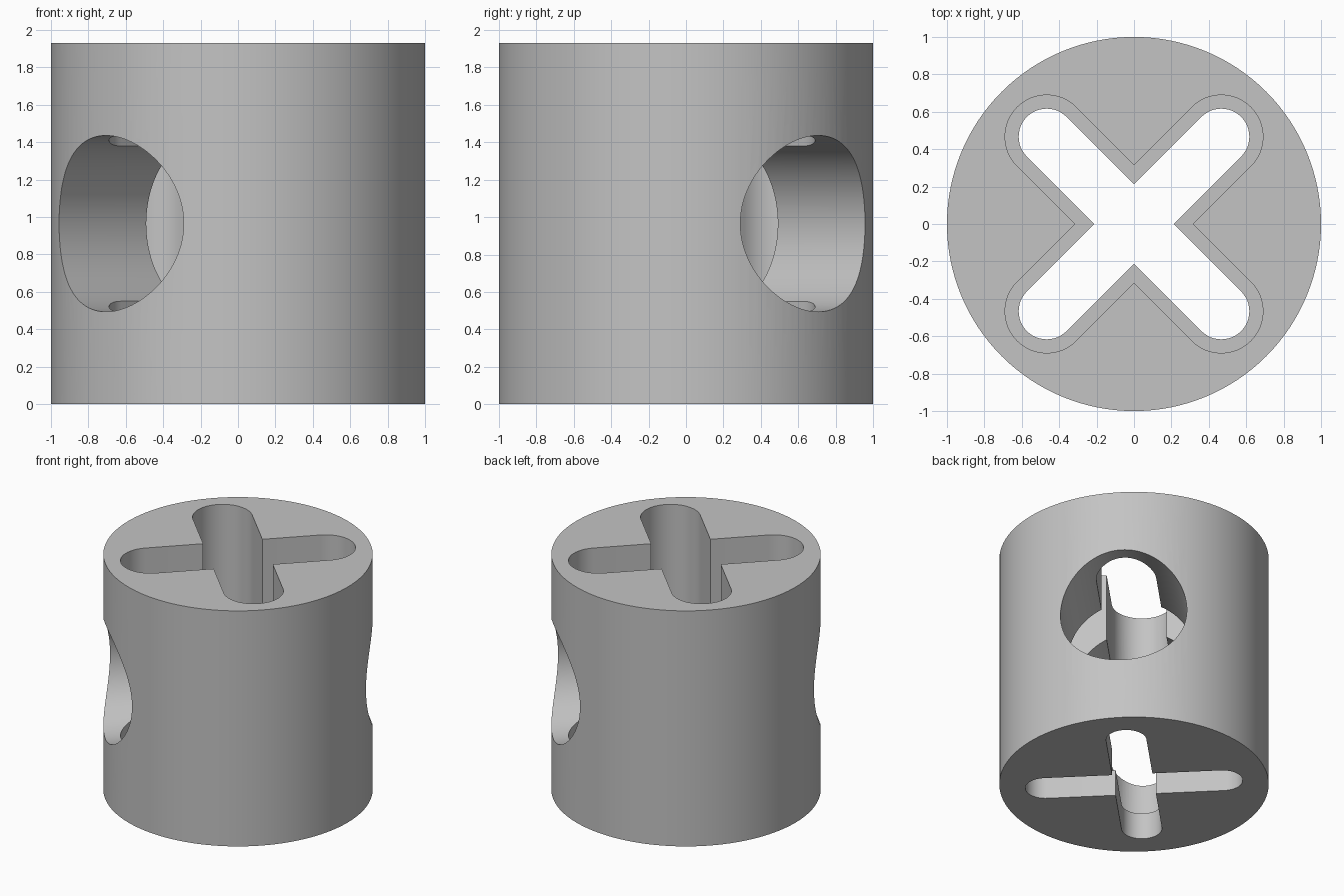
import bpy
import bmesh
from math import cos, sin, pi, sqrt, radians

HEIGHT = 1.93
ARM_REACH = 0.66      # distance from the axis to each slot end centre
STEP = 0.215          # height where the slot narrows

default = bpy.data.objects.get("Cube")
if default:
    bpy.data.objects.remove(default, do_unlink=True)

grey = bpy.data.materials.new("plain_grey")
grey.use_nodes = True
colour = (0.55, 0.55, 0.55, 1)
grey.diffuse_color = colour
grey.node_tree.nodes["Principled BSDF"].inputs["Base Color"].default_value = colour


def cylinder(name, radius, depth, z, rotation=(0, 0, 0)):
    bpy.ops.mesh.primitive_cylinder_add(vertices=128, radius=radius, depth=depth,
                                        location=(0, 0, z), rotation=rotation)
    ob = bpy.context.object
    ob.name = name
    ob.data.materials.append(grey)
    return ob


def cross_prism(name, half_width, bottom, top, steps=24):
    """Diagonal cross with round arm ends, extruded upwards."""
    outline = []
    for k in range(4):
        a = pi / 4 + k * pi / 2
        for i in range(steps + 1):
            t = a - pi / 2 + pi * i / steps
            outline.append((ARM_REACH * cos(a) + half_width * cos(t),
                            ARM_REACH * sin(a) + half_width * sin(t)))
        inner = half_width * sqrt(2)
        outline.append((inner * cos(a + pi / 4), inner * sin(a + pi / 4)))
    bm = bmesh.new()
    face = bm.faces.new([bm.verts.new((x, y, bottom)) for x, y in outline])
    grown = bmesh.ops.extrude_face_region(bm, geom=[face])["geom"]
    bmesh.ops.translate(bm, vec=(0, 0, top - bottom),
                        verts=[g for g in grown if isinstance(g, bmesh.types.BMVert)])
    bmesh.ops.recalc_face_normals(bm, faces=bm.faces)
    mesh = bpy.data.meshes.new(name)
    bm.to_mesh(mesh)
    bm.free()
    mesh.materials.append(grey)
    ob = bpy.data.objects.new(name, mesh)
    bpy.context.collection.objects.link(ob)
    return ob


# Round body and the shapes cut from it
body = cylinder("barrel_body", 1, HEIGHT, HEIGHT / 2)
cutters = [
    cross_prism("wide_cross_slot", 0.223, STEP, HEIGHT + 0.2),
    cross_prism("narrow_cross_slot", 0.15, -0.2, 0.4),
    cylinder("cross_hole", 0.471, 3, HEIGHT / 2, (radians(90), 0, radians(-45))),
]

bpy.ops.object.select_all(action='DESELECT')
body.select_set(True)
bpy.context.view_layer.objects.active = body
for cutter in cutters:
    cutter.hide_render = True
    mod = body.modifiers.new(cutter.name, 'BOOLEAN')
    mod.operation = 'DIFFERENCE'
    mod.solver = 'EXACT'
    mod.object = cutter
    bpy.ops.object.modifier_apply(modifier=mod.name)
    bpy.data.objects.remove(cutter, do_unlink=True)

# Smooth walls with crisp rims
bpy.ops.object.shade_smooth_by_angle(angle=radians(30))
